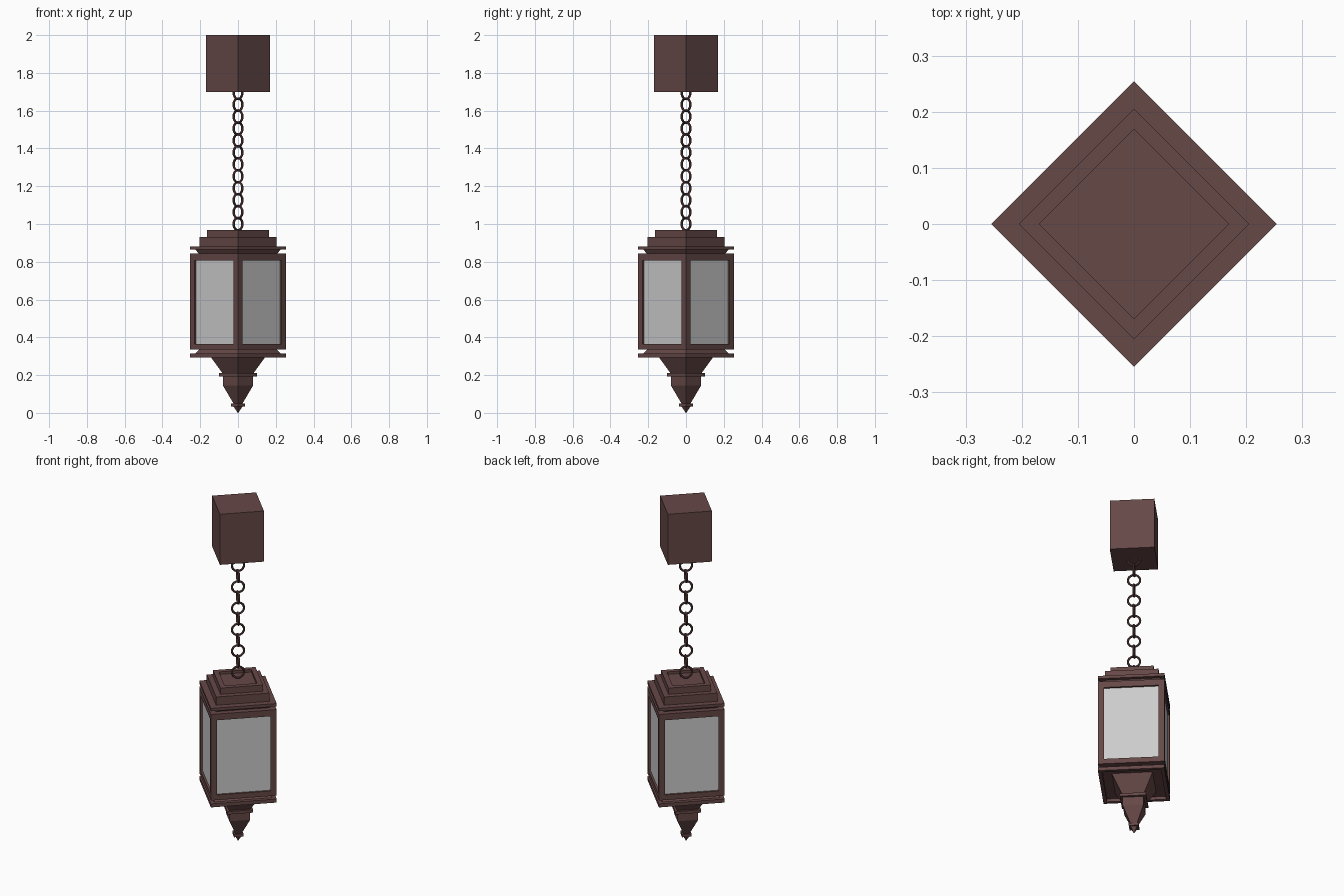
import bpy, bmesh
from math import pi, cos, sin, sqrt

if "Cube" in bpy.data.objects:
    bpy.data.objects.remove(bpy.data.objects["Cube"])

bronze = bpy.data.materials.new("dark_bronze")
bronze.diffuse_color = (0.13, 0.065, 0.062, 1)
bronze.use_nodes = True
bronze.node_tree.nodes["Principled BSDF"].inputs["Base Color"].default_value = bronze.diffuse_color


def add_object(name, bm, mat=bronze):
    bmesh.ops.recalc_face_normals(bm, faces=bm.faces)
    me = bpy.data.meshes.new(name)
    bm.to_mesh(me)
    bm.free()
    ob = bpy.data.objects.new(name, me)
    bpy.context.collection.objects.link(ob)
    if mat:
        me.materials.append(mat)
    return ob


def diamond_turn(name, profile):
    """Square section solid, corners on the axes, from (radius, z) points."""
    bm = bmesh.new()
    rings = [[bm.verts.new((r * cos(k * pi / 2), r * sin(k * pi / 2), z))
              for k in range(4)] for r, z in profile]
    for a, b in zip(rings, rings[1:]):
        for k in range(4):
            j = (k + 1) % 4
            bm.faces.new((a[k], a[j], b[j], b[k]))
    bm.faces.new(rings[0])
    bm.faces.new(rings[-1])
    return add_object(name, bm)


def boxes(name, specs, mat=bronze):
    """Boxes given as (centre, size), laid out square then turned 45 degrees."""
    bm = bmesh.new()
    for c, s in specs:
        vs = bmesh.ops.create_cube(bm, size=1)["verts"]
        for v in vs:
            v.co = [c[i] + v.co[i] * s[i] for i in range(3)]
    ob = add_object(name, bm, mat)
    ob.rotation_euler.z = pi / 4
    return ob


# Ceiling block
diamond_turn("ceiling_block", [(0.17, 1.70), (0.17, 2.0)])

# Chain of alternating round links
for i in range(12):
    bpy.ops.mesh.primitive_torus_add(
        major_radius=0.033, minor_radius=0.0062, major_segments=20, minor_segments=8,
        location=(0, 0, 1.0 + 0.0632 * i),
        rotation=(pi / 2, 0, pi / 4 if i % 2 == 0 else -pi / 4))
    link = bpy.context.object
    link.name = f"chain_link_{i + 1}"
    link.data.materials.append(bronze)
    bpy.ops.object.shade_smooth_by_angle()

# Stepped lid with a shallow recess on top
diamond_turn("lid", [
    (0.205, 0.84), (0.225, 0.864), (0.254, 0.864), (0.254, 0.881), (0.205, 0.881),
    (0.205, 0.93), (0.164, 0.93), (0.164, 0.967), (0.125, 0.967), (0.125, 0.952)])

# Lantern frame: four posts and the top and bottom rails
half, post = 0.254 / sqrt(2), 0.033
z0, z1, g0, g1 = 0.335, 0.845, 0.365, 0.808
edge = half - post / 2
boxes("corner_posts", [((sx * edge, sy * edge, (z0 + z1) / 2), (post, post, z1 - z0))
                       for sx in (-1, 1) for sy in (-1, 1)])
boxes("frame_rails", [((0, 0, (a + b) / 2), (2 * half, 2 * half, b - a))
                      for a, b in ((z0, g0), (g1, z1))])

# Glass panes set into the frame
w, h, zc = 2 * (half - post), g1 - g0, (g0 + g1) / 2
off = half - 0.014
boxes("glass_panes",
      [((s * off, 0, zc), (0.006, w, h)) for s in (-1, 1)] +
      [((0, s * off, zc), (w, 0.006, h)) for s in (-1, 1)], None)

# Base plate, hollowed underneath
diamond_turn("base_plate", [
    (0.205, 0.337), (0.225, 0.315), (0.254, 0.315), (0.254, 0.294),
    (0.225, 0.294), (0.225, 0.312)])

# Hanging finial
diamond_turn("finial", [
    (0.156, 0.313), (0.143, 0.294), (0.082, 0.21), (0.10, 0.21), (0.10, 0.193),
    (0.08, 0.193), (0.08, 0.145), (0.024, 0.05), (0.037, 0.05), (0.037, 0.034),
    (0.024, 0.034), (0.001, 0.0)])
